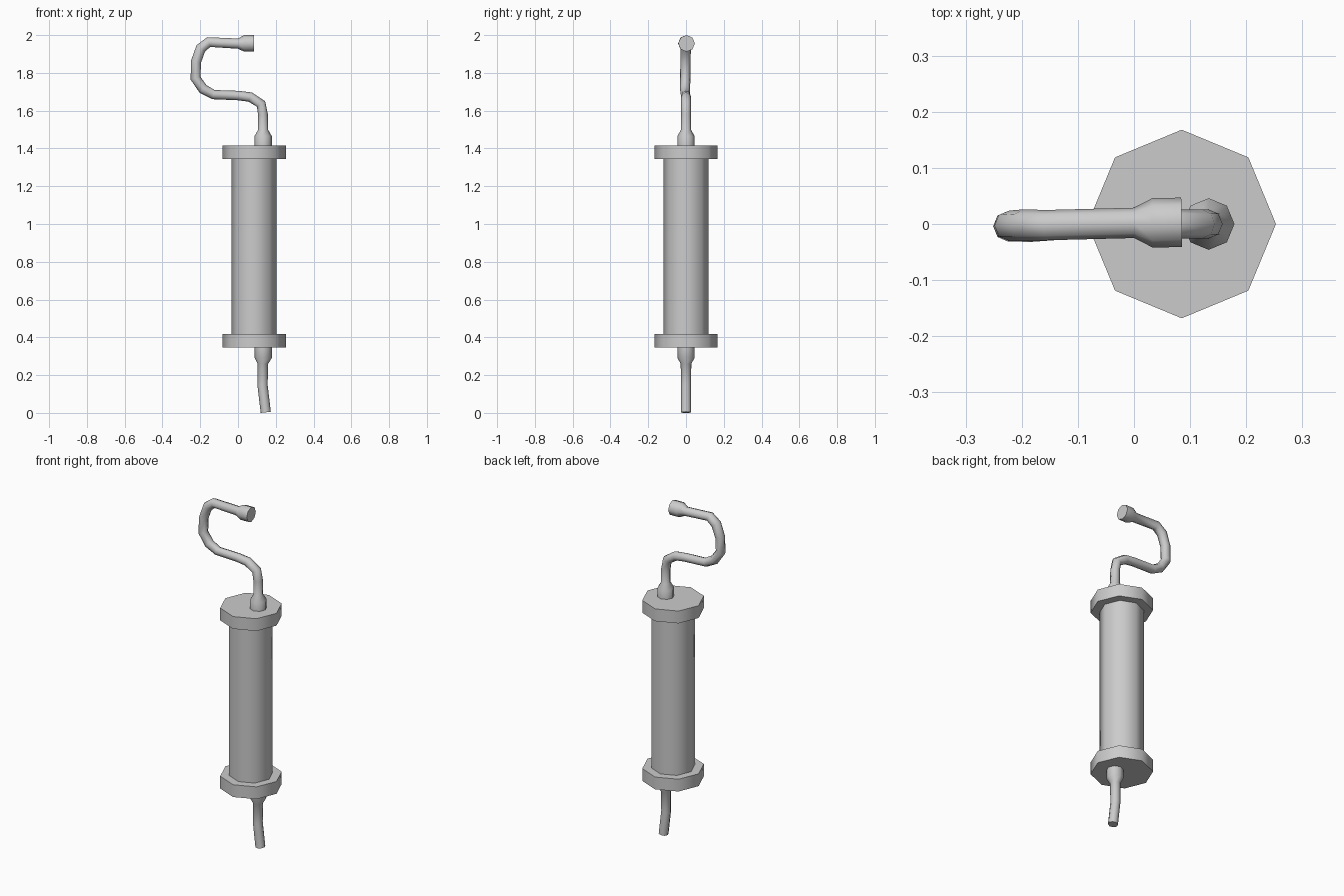
import bpy, bmesh, math
from mathutils import Vector

if "Cube" in bpy.data.objects:
    bpy.data.objects.remove(bpy.data.objects["Cube"], do_unlink=True)

SIDES = 8
BODY_X, PIPE_X = 0.085, 0.133

grey = bpy.data.materials.new("plain grey")
grey.use_nodes = True
grey.diffuse_color = (0.6, 0.6, 0.6, 1)
grey.node_tree.nodes["Principled BSDF"].inputs["Base Color"].default_value = (0.6, 0.6, 0.6, 1)


def tube(name, stations):
    """Sweep an octagon along (x, y, z, radius) stations and cap both ends."""
    pts = [Vector(s[:3]) for s in stations]
    bm = bmesh.new()
    rings = []
    for i, (p, s) in enumerate(zip(pts, stations)):
        before = (p - pts[i - 1]).normalized() if i else Vector()
        after = (pts[i + 1] - p).normalized() if i < len(pts) - 1 else Vector()
        tangent = (before + after).normalized()
        u = Vector((0, 1, 0)).cross(tangent).normalized()
        v = tangent.cross(u)
        angles = [math.tau * k / SIDES for k in range(SIDES)]
        rings.append([bm.verts.new(p + s[3] * (math.cos(a) * u + math.sin(a) * v)) for a in angles])
    for a, b in zip(rings, rings[1:]):
        for k in range(SIDES):
            n = (k + 1) % SIDES
            bm.faces.new((a[k], a[n], b[n], b[k]))
    bm.faces.new(rings[0])
    bm.faces.new(rings[-1])
    bmesh.ops.recalc_face_normals(bm, faces=bm.faces)
    mesh = bpy.data.meshes.new(name)
    bm.to_mesh(mesh)
    bm.free()
    mesh.materials.append(grey)
    obj = bpy.data.objects.new(name, mesh)
    bpy.context.collection.objects.link(obj)
    bpy.ops.object.select_all(action="DESELECT")
    obj.select_set(True)
    bpy.context.view_layer.objects.active = obj
    bpy.ops.object.shade_smooth_by_angle(angle=math.radians(50))
    return obj


def upright(name, x, z0, z1, r):
    return tube(name, [(x, 0, z0, r), (x, 0, z1, r)])


# Cylinder body and its two end flanges
upright("body", BODY_X, 0.41, 1.35, 0.119)
upright("lower_flange", BODY_X, 0.345, 0.418, 0.168)
upright("upper_flange", BODY_X, 1.343, 1.416, 0.168)

# Lower pipe with its collar
tube("lower_pipe", [
    (PIPE_X, 0, 0.35, 0.046), (PIPE_X, 0, 0.292, 0.046), (0.131, 0, 0.26, 0.028),
    (0.13, 0, 0.145, 0.027), (0.147, 0, 0.003, 0.027)])

# Upper hooked pipe with a collar at the root and a nozzle at the tip
tube("upper_pipe", [
    (PIPE_X, 0, 1.41, 0.046), (PIPE_X, 0, 1.465, 0.046), (PIPE_X, 0, 1.498, 0.027),
    (0.132, 0, 1.58, 0.026), (0.122, 0, 1.635, 0.026), (0.065, 0, 1.672, 0.026),
    (0, 0, 1.68, 0.025), (-0.13, -0.003, 1.685, 0.025), (-0.185, -0.005, 1.715, 0.027),
    (-0.225, -0.004, 1.772, 0.027), (-0.222, -0.003, 1.86, 0.027),
    (-0.197, -0.002, 1.93, 0.028), (-0.155, -0.002, 1.963, 0.027),
    (0, 0.002, 1.955, 0.027), (0.033, 0.002, 1.956, 0.044), (0.085, 0.003, 1.956, 0.044)])
